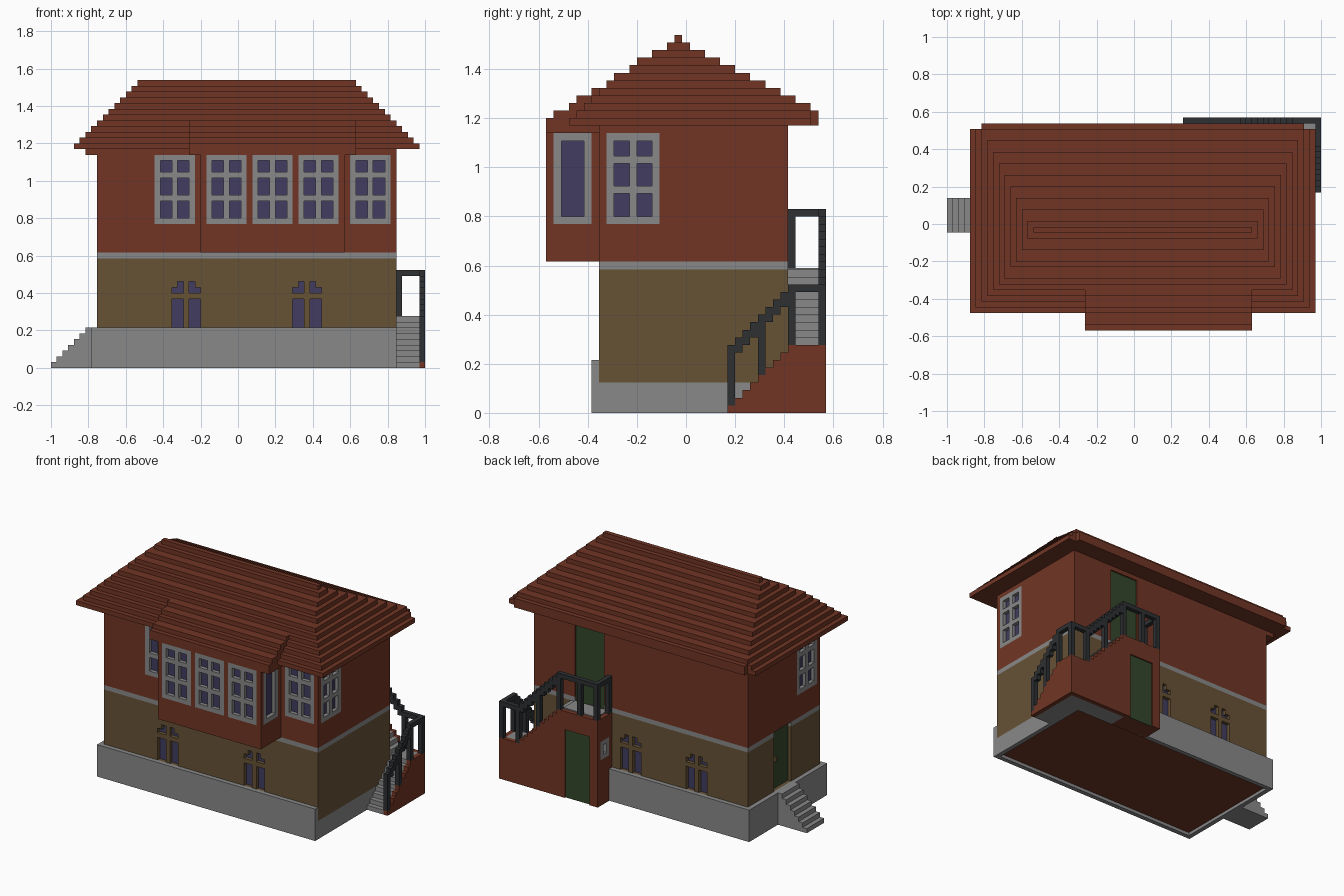
import bpy, bmesh
from mathutils import Vector

if bpy.data.objects.get("Cube"):
    bpy.data.objects.remove(bpy.data.objects["Cube"])

U = 2 / 65                      # one block of the building grid
ORIGIN = Vector((-1, -18.5 * U, 0))


def material(name, r, g, b):
    m = bpy.data.materials.new(name)
    m.use_nodes = True
    m.diffuse_color = (r, g, b, 1)
    m.node_tree.nodes["Principled BSDF"].inputs["Base Color"].default_value = (r, g, b, 1)
    return m


RED = material("brick red", .165, .036, .018)
BROWN = material("ochre brown", .135, .085, .036)
GREY = material("stone grey", .25, .25, .25)
GLASS = material("blue glass", .052, .046, .115)
GREEN = material("door green", .034, .062, .023)
DARK = material("dark iron", .026, .029, .031)


def build(name, mat, boxes):
    """One object from boxes given as x0, x1, y0, y1, z0, z1 in blocks."""
    bm = bmesh.new()
    for x0, x1, y0, y1, z0, z1 in boxes:
        lo, hi = Vector((x0, y0, z0)), Vector((x1, y1, z1))
        for v in bmesh.ops.create_cube(bm, size=1)["verts"]:
            mid = (lo + hi) / 2
            v.co = ORIGIN + U * (mid + v.co * (hi - lo))
    mesh = bpy.data.meshes.new(name)
    bm.to_mesh(mesh)
    bm.free()
    mesh.materials.append(mat)
    obj = bpy.data.objects.new(name, mesh)
    bpy.context.collection.objects.link(obj)
    return obj


def slab(face, u0, u1, z0, z1, d0, d1):
    """Box on a wall; face = (axis, plane, inward sign), d = depth inward."""
    axis, plane, sign = face
    a, b = sorted((plane + sign * d0, plane + sign * d1))
    return (a, b, u0, u1, z0, z1) if axis == "x" else (u0, u1, a, b, z0, z1)


FRONT, BACK = ("y", 7, 1), ("y", 32, -1)
LEFT_END, RIGHT_END = ("x", 8, 1), ("x", 60, -1)
BAY_FRONT, BAY_A, BAY_B = ("y", 0, 1), ("x", 26, 1), ("x", 51, -1)
ROOM_BACK, ROOM_END = ("y", 37, -1), ("x", 41, 1)

holes, frames, panes, doors = [], [], [], []


def window(face, u, width, z0, z1, mullions, rails):
    """Flush frame with recessed glass."""
    end = u + width
    holes.append(slab(face, u, end, z0, z1, -.5, 1))
    panes.append(slab(face, u, end, z0, z1, .8, 1))
    for m in [u] + [u + k for k in mullions] + [end - 1]:
        frames.append(slab(face, m, m + 1, z0, z1, 0, .9))
    for z in [z0] + rails + [z1 - 1]:
        frames.append(slab(face, u, end, z, z + 1, 0, .9))


def arched_pair(face, u):
    """Pair of lights with stepped heads sunk in the lower wall."""
    for a, head in ((u, u + 1), (u + 3, u + 3)):
        for w0, w1, z0, z1 in ((a, a + 2, 7, 12), (a, a + 2, 13, 14), (head, head + 1, 13, 15)):
            holes.append(slab(face, w0, w1, z0, z1, -.5, 1))
            panes.append(slab(face, w0, w1, z0, z1, .8, 1))


def door(face, u0, u1, z0, z1, depth):
    holes.append(slab(face, u0, u1, z0, z1, -.5, depth))
    doors.append(slab(face, u0, u1, z0, z1, depth - .2, depth))


# Openings
for face, starts in ((FRONT, (18, 52)), (BAY_FRONT, (27, 35, 43)), (LEFT_END, (8,)), (RIGHT_END, (8,))):
    for u in starts:
        window(face, u, 7, 25, 37, [3], [29, 33])
for face in (BAY_A, BAY_B):
    window(face, 1, 5, 25, 37, [], [])
window(ROOM_END, 33, 3, 10, 14, [], [])
for face, starts in ((FRONT, (21, 42)), (BACK, (18, 34))):
    for u in starts:
        arched_pair(face, u)
door(LEFT_END, 17, 23, 7, 20, 1)
door(BACK, 43, 50, 19, 37, .5)
door(ROOM_BACK, 43, 49, 0, 15, .5)

# Walls
walls = [
    build("lower_wall", BROWN, [(8, 60, 7, 32, 4, 19)]),
    build("string_course", GREY, [(8, 60, 7, 32, 19, 20)]),
    build("upper_wall", RED, [(8, 60, 7, 32, 20, 38)]),
    build("bay_wall", RED, [(26, 51, 0, 7, 20, 38)]),
    build("stair_room", RED, [(41, 50, 32, 37, 0, 19)]),
]
cutter = build("opening_cutter", GREY, holes)
cutter.hide_render = True
for wall in walls:
    mod = wall.modifiers.new("openings", "BOOLEAN")
    mod.operation, mod.solver, mod.object = "DIFFERENCE", "EXACT", cutter
    mod.use_self = True
bpy.context.view_layer.update()
deps = bpy.context.evaluated_depsgraph_get()
cut = [bpy.data.meshes.new_from_object(w.evaluated_get(deps)) for w in walls]
for wall, mesh in zip(walls, cut):
    wall.modifiers.clear()
    wall.data = mesh
bpy.data.objects.remove(cutter)

build("window_frames", GREY, frames)
build("window_panes", GLASS, panes)
build("doors", GREEN, doors)
build("door_handle", BROWN, [(8.2, 8.9, 21.5, 22, 13, 14)])

# Plinth with raised ledges and hollow underside
build("plinth", GREY, [
    (7, 60, 6, 33, 1, 4), (7, 60, 6, 7, 0, 7), (7, 60, 32, 33, 0, 7),
    (7, 8, 6, 33, 0, 7), (59, 60, 7, 32, 0, 1)])
build("floor_underside", RED, [(8, 59, 7, 32, .7, 1)])
build("entrance_steps", GREY, [(i, i + 1, 17, 23, 0, i + 1) for i in range(7)])

# Hipped roof in stepped courses: front and back edge of each
fronts = [3, 4, 5, 6, 7, 8, 9, 11, 12, 14, 16, 17]
backs = [35, 35, 35, 33, 31, 29, 27, 25, 23, 21, 19, 18]
build("main_roof", RED, [(4 + i, 64 - i, f, b, 38 + i, 39 + i)
                         for i, (f, b) in enumerate(zip(fronts, backs))])
build("rear_eave", RED, [(6, 62, 35, 36, 38, 40)])
build("end_soffit", RED, [(6, 8, 7, 32, 37, 38)])
build("bay_roof", RED, [(24, 53, f, 9, 37 + i, 38 + i)
                        for i, f in enumerate([0, 0, 1, 3, 4, 6])])

# Outside stair: side flight, corner landing, rear flight, top platform
steps = [(60, 64, 24 + i, 25 + i, 0, 1 + i) for i in range(8)]
steps += [(60, 64, 32, 36, 0, 9)]
steps += [(59 - i, 60 - i, 32, 36, 0, 10 + i) for i in range(10)]
steps += [(42, 50, 32, 36, 19, 19.2)]
build("stair_steps", GREY, steps)
sides = [(64, 65, 24 + i, 25 + i, 0, 1 + i) for i in range(8)]
sides += [(64, 65, 32, 37, 0, 9), (60, 64, 36, 37, 0, 9)]
sides += [(59 - i, 60 - i, 36, 37, 0, 10 + i) for i in range(10)]
build("stair_side_walls", RED, sides)

# Railings
rails = [(64, 65, 24 + i, 25 + i, 7 + i, 9 + i) for i in range(8)]
rails += [(64, 65, 32, 37, 16, 17), (60, 65, 36, 37, 16, 17)]
rails += [(59 - i, 60 - i, 36, 37, 16 + i, 18 + i) for i in range(10)]
rails += [(41, 50, 36, 37, 26, 27), (41, 42, 32, 37, 26, 27)]
build("handrails", DARK, rails)
posts = [(64, 24, 1), (64, 28, 5), (64, 32, 9), (64, 36, 9), (60, 36, 9),
         (55, 36, 14), (50, 36, 19), (45, 36, 19), (41, 36, 19), (41, 32, 19)]
build("railing_posts", DARK, [(x, x + 1, y, y + 1, z, z + 8) for x, y, z in posts])
